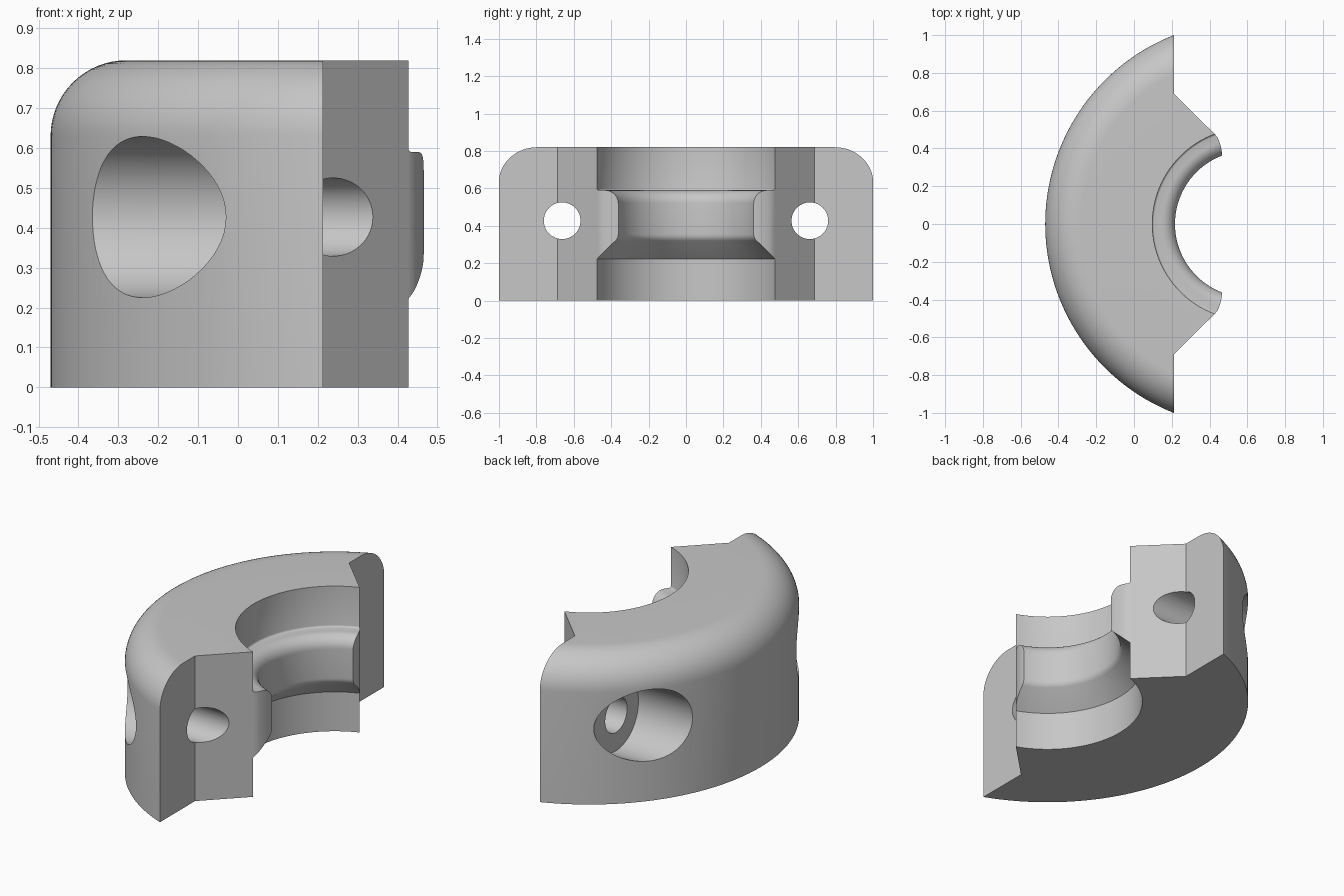
import bpy, bmesh, math
from mathutils import Matrix

if "Cube" in bpy.data.objects:
    bpy.data.objects.remove(bpy.data.objects["Cube"], do_unlink=True)

AXIS_X = 0.605       # centre of the ring in plan
OUTER, BORE, LIP = 1.075, 0.508, 0.388
HEIGHT, FILLET = 0.82, 0.19
STEPS = 192

grey = bpy.data.materials.new("plain grey")
grey.use_nodes = True
colour = (0.57, 0.57, 0.57, 1)
grey.diffuse_color = colour
grey.node_tree.nodes["Principled BSDF"].inputs["Base Color"].default_value = colour


def arc(cx, cy, r, start, end, n):
    """Points on an arc, angles in degrees."""
    angles = [math.radians(start + (end - start) * i / n) for i in range(n + 1)]
    return [(cx + r * math.cos(a), cy + r * math.sin(a)) for a in angles]


def finish(bm, name):
    bmesh.ops.recalc_face_normals(bm, faces=bm.faces)
    mesh = bpy.data.meshes.new(name)
    bm.to_mesh(mesh)
    bm.free()
    mesh.materials.append(grey)
    obj = bpy.data.objects.new(name, mesh)
    bpy.context.collection.objects.link(obj)
    return obj


def lathe(name, profile):
    """Closed ring from a closed (radius, z) profile."""
    bm = bmesh.new()
    rings = []
    for i in range(STEPS):
        a = 2 * math.pi * i / STEPS
        rings.append([bm.verts.new((AXIS_X + r * math.cos(a), r * math.sin(a), z))
                      for r, z in profile])
    n = len(profile)
    for i in range(STEPS):
        a, b = rings[i], rings[(i + 1) % STEPS]
        for j in range(n):
            k = (j + 1) % n
            bm.faces.new((a[j], b[j], b[k], a[k]))
    return finish(bm, name)


def prism(name, outline, z0, z1):
    bm = bmesh.new()
    face = bm.faces.new([bm.verts.new((x, y, z0)) for x, y in outline])
    top = bmesh.ops.extrude_face_region(bm, geom=[face])["geom"]
    bmesh.ops.translate(bm, vec=(0, 0, z1 - z0),
                        verts=[g for g in top if isinstance(g, bmesh.types.BMVert)])
    return finish(bm, name)


def rod(name, radius, x0, x1, y, z):
    """Cylinder lying along x."""
    bm = bmesh.new()
    place = Matrix.Translation(((x0 + x1) / 2, y, z)) @ Matrix.Rotation(math.pi / 2, 4, "Y")
    bmesh.ops.create_cone(bm, cap_ends=True, segments=64, radius1=radius,
                          radius2=radius, depth=x1 - x0, matrix=place)
    return finish(bm, name)


def cut(target, tool, operation):
    tool.hide_render = True
    mod = target.modifiers.new("cut", "BOOLEAN")
    mod.operation, mod.object, mod.solver = operation, tool, "EXACT"
    bpy.context.view_layer.objects.active = target
    bpy.ops.object.modifier_apply(modifier=mod.name)
    bpy.data.objects.remove(tool, do_unlink=True)


# Ring section: rounded outer shoulder, bore and inward lip
profile = [(BORE, 0), (OUTER, 0)]
profile += arc(OUTER - FILLET, HEIGHT - FILLET, FILLET, 0, 90, 16)
profile += [(BORE, HEIGHT)]
profile += arc(BORE - 0.01, 0.6, 0.01, 0, -90, 3)
profile += arc(LIP + 0.07, 0.52, 0.07, 90, 180, 10)
profile += arc(LIP + 0.05, 0.355, 0.05, 180, 224, 5)
profile += [(BORE, 0.222)]
clamp = lathe("clamp_half", profile)

# Plan limits: flat outer ends, slanted jaw faces and curved lip ends
side = [(0.213, 1.3), (0.213, 0.688), (0.43, 0.473)]
side += arc(0.255, 0.36, 0.211, 28, 0, 8)
outline = [(-1, 1.3)] + side + [(x, -y) for x, y in reversed(side)] + [(-1, -1.3)]
cut(clamp, prism("plan_limit", outline, -0.2, 1.0), "INTERSECT")

# Counterbored bolt holes
for s in (-1, 1):
    cut(clamp, rod("counterbore", 0.202, -0.9, -0.027, s * 0.665, 0.427), "DIFFERENCE")
    cut(clamp, rod("bolt_hole", 0.098, -0.5, 0.7, s * 0.662, 0.427), "DIFFERENCE")

# Smooth the curved faces, keep the machined edges sharp
bpy.ops.object.select_all(action="DESELECT")
clamp.select_set(True)
bpy.context.view_layer.objects.active = clamp
bpy.ops.object.shade_smooth_by_angle(angle=math.radians(32))
